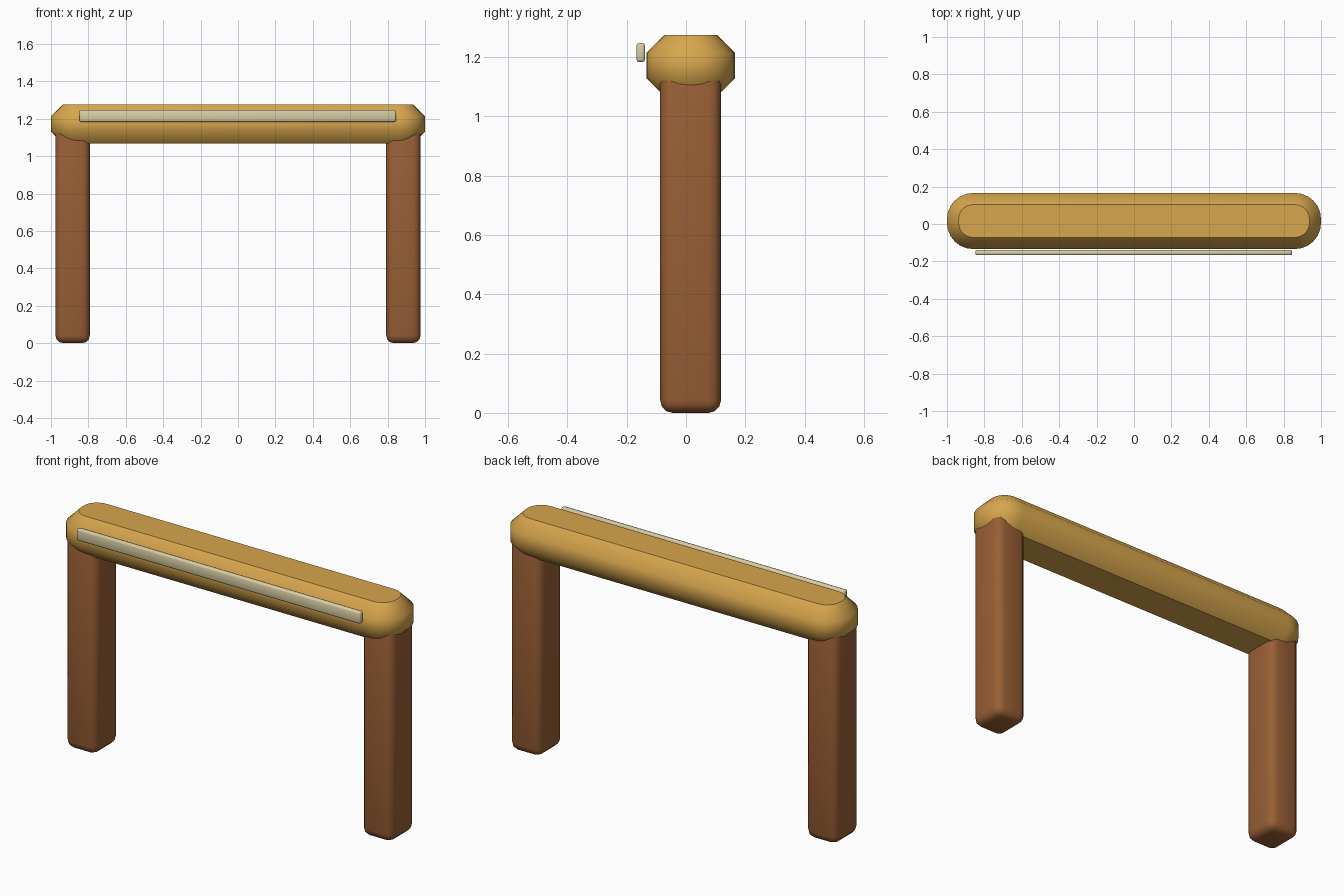
import bpy, bmesh, math

if "Cube" in bpy.data.objects:
    bpy.data.objects.remove(bpy.data.objects["Cube"], do_unlink=True)


def material(name, rgb):
    m = bpy.data.materials.new(name)
    m.use_nodes = True
    m.diffuse_color = (*rgb, 1)
    m.node_tree.nodes["Principled BSDF"].inputs["Base Color"].default_value = (*rgb, 1)
    return m


golden = material("golden wood", (0.68, 0.38, 0.075))
brown = material("brown wood", (0.32, 0.115, 0.036))
cream = material("cream", (0.70, 0.62, 0.37))


def finish(bm, name, mat):
    mesh = bpy.data.meshes.new(name)
    bm.to_mesh(mesh)
    bm.free()
    mesh.materials.append(mat)
    obj = bpy.data.objects.new(name, mesh)
    bpy.context.collection.objects.link(obj)
    return obj


def rounded_box(name, low, high, radius, segments, mat):
    bm = bmesh.new()
    bmesh.ops.create_cube(bm, size=1)
    for v in bm.verts:
        v.co = [(a + b) / 2 + c * (b - a) for a, b, c in zip(low, high, v.co)]
    bmesh.ops.bevel(bm, geom=bm.edges[:], offset=radius, segments=segments,
                    profile=0.5, affect='EDGES')
    for f in bm.faces:
        f.smooth = True
    return finish(bm, name, mat)


def outline(half_x, half_y, radius, steps=6):
    """Rounded rectangle in plan."""
    points = []
    for corner, (sx, sy) in enumerate([(1, 1), (-1, 1), (-1, -1), (1, -1)]):
        for i in range(steps + 1):
            a = math.pi / 2 * (corner + i / steps)
            points.append((sx * (half_x - radius) + radius * math.cos(a),
                           sy * (half_y - radius) + radius * math.sin(a)))
    return points


# Crossbeam: rounded plan, chamfered above and below, flat caps
bm = bmesh.new()
middle_y = 0.016
rings = []
for z, inset in [(1.068, 0.062), (1.13, 0), (1.213, 0), (1.275, 0.062)]:
    plan = outline(1 - inset, 0.15 - inset, 0.14 - inset)
    rings.append([bm.verts.new((x, y + middle_y, z)) for x, y in plan])
for lower, upper in zip(rings, rings[1:]):
    for i in range(len(lower)):
        j = (i + 1) % len(lower)
        bm.faces.new((lower[i], lower[j], upper[j], upper[i])).smooth = True
for cap in (bm.faces.new(rings[0][::-1]), bm.faces.new(rings[-1])):
    for e in cap.edges:
        e.smooth = False
finish(bm, "crossbeam", golden)

# Posts, with their tops buried in the beam
for side, name in [(-1, "right_post"), (1, "left_post")]:
    x = side * 0.884
    rounded_box(name, (x - 0.092, -0.087, 0), (x + 0.092, 0.118, 1.19), 0.042, 3, brown)

# Thin strip along the front of the beam
rounded_box("front_strip", (-0.848, -0.167, 1.183), (0.845, -0.138, 1.247), 0.009, 2, cream)
